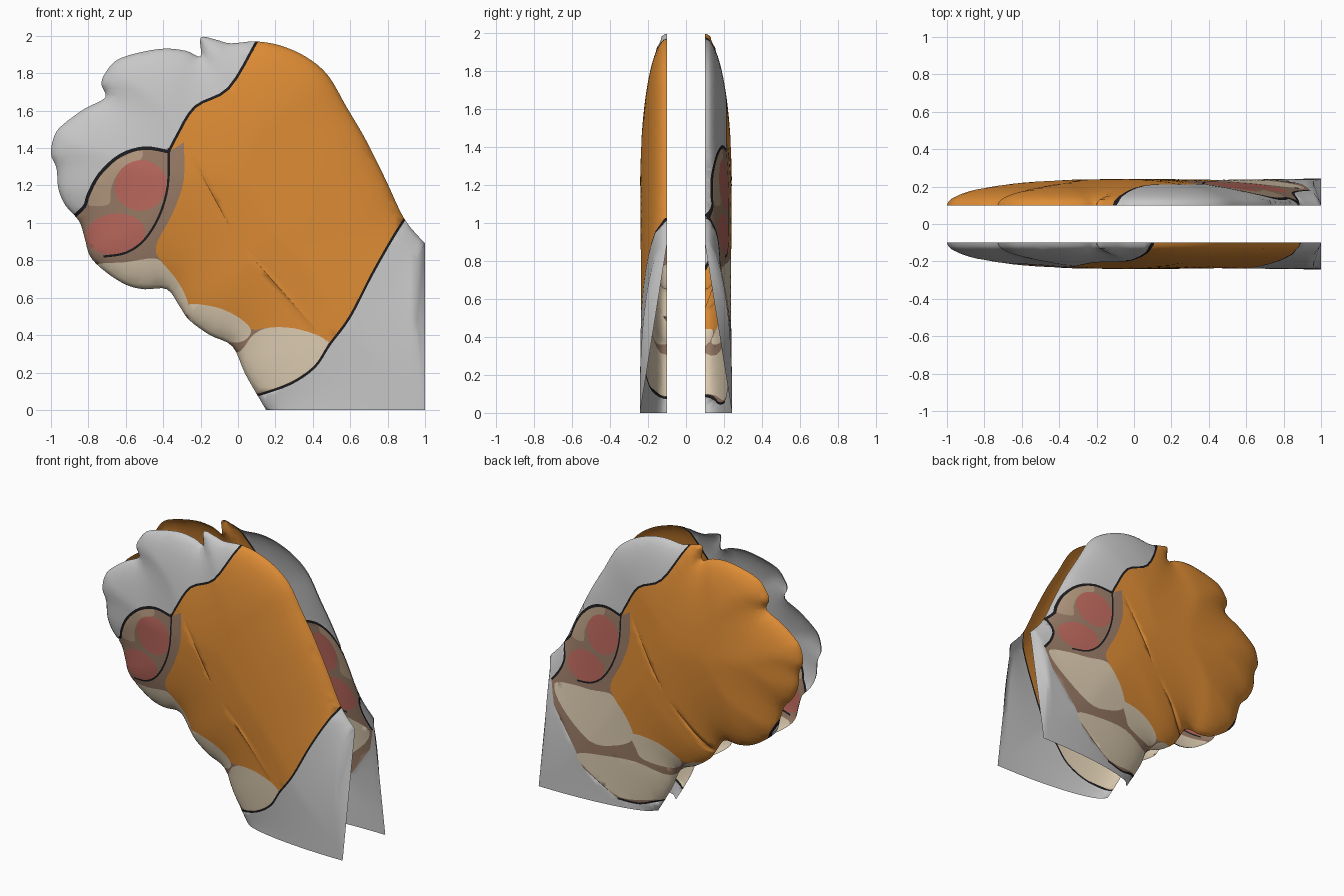
import bpy, math
from mathutils import Vector
from mathutils.geometry import delaunay_2d_cdt, intersect_point_line

if "Cube" in bpy.data.objects:
    bpy.data.objects.remove(bpy.data.objects["Cube"])

INNER, DOME, REACH, STEP = 0.1, 0.142, 0.78, 0.04


# Materials
def material(name, r, g, b):
    mat = bpy.data.materials.new(name)
    mat.use_nodes = True
    mat.diffuse_color = (r, g, b, 1)
    bsdf = mat.node_tree.nodes["Principled BSDF"]
    bsdf.inputs["Base Color"].default_value = (r, g, b, 1)
    bsdf.inputs["Roughness"].default_value = 0.8
    return mat


palette = {
    "grey": material("pale grey", .57, .57, .57),
    "orange": material("orange", .72, .26, .035),
    "brown": material("brown", .32, .2, .135),
    "tan": material("tan", .47, .33, .22),
    "cream": material("cream", .74, .62, .45),
    "red": material("dusty red", .5, .14, .11),
    "black": material("black", .012, .012, .014),
}
colour_names = list(palette)


# Two-dimensional curve helpers
def smooth(points, closed=False, cuts=4):
    pts = [Vector(p) for p in points]
    n = len(pts)
    pick = (lambda i: pts[i % n]) if closed else (lambda i: pts[max(0, min(n - 1, i))])
    out = []
    for i in range(n if closed else n - 1):
        a, b, c, d = (pick(i + k) for k in (-1, 0, 1, 2))
        for s in range(cuts):
            t = s / cuts
            out.append(b + (c - a) * t * .5 + (a * 2 - b * 5 + c * 4 - d) * t * t * .5
                       + (b * 3 - a - c * 3 + d) * t ** 3 * .5)
    return out if closed else out + [pts[-1]]


def normals(path):
    last = len(path) - 1
    for i in range(len(path)):
        along = (path[min(i + 1, last)] - path[max(i - 1, 0)]).normalized()
        yield Vector((-along.y, along.x))


def ribbon(points, width):
    path = smooth(points)
    side = [n * width / 2 for n in normals(path)]
    return [p + n for p, n in zip(path, side)] + [p - n for p, n in zip(path, side)][::-1]


def oval(cx, cz, rx, rz, tilt, count=28):
    c, s = math.cos(tilt), math.sin(tilt)
    ring = [(rx * math.cos(k * math.tau / count), rz * math.sin(k * math.tau / count))
            for k in range(count)]
    return [Vector((cx + a * c - b * s, cz + a * s + b * c)) for a, b in ring]


def inside(p, poly):
    hit = False
    q = poly[-1]
    for r in poly:
        if (r.y > p.y) != (q.y > p.y) and p.x < (q.x - r.x) * (p.y - r.y) / (q.y - r.y) + r.x:
            hit = not hit
        q = r
    return hit


# Curved rim of each shell; the straight right and bottom sides stay open
rim = smooth([
    (1, .89), (.89, 1.02), (.79, 1.23), (.68, 1.45), (.58, 1.62), (.48, 1.79), (.36, 1.89),
    (.22, 1.95), (.09, 1.97), (-.04, 1.96), (-.12, 1.98), (-.2, 1.99), (-.2, 1.89), (-.28, 1.92),
    (-.42, 1.93), (-.63, 1.88), (-.71, 1.8), (-.73, 1.74), (-.71, 1.67), (-.82, 1.61),
    (-.93, 1.53), (-.98, 1.47), (-1, 1.37), (-.97, 1.29), (-.96, 1.18), (-.92, 1.09),
    (-.85, 1.01), (-.82, .92), (-.79, .82), (-.71, .74), (-.6, .67), (-.5, .645), (-.38, .645),
    (-.31, .55), (-.26, .48), (-.15, .4), (-.03, .34), (.04, .19), (.15, 0)])
outline = rim + [Vector((1, 0))]


def rim_distance(p):
    best = 9
    for a, b in zip(rim, rim[1:]):
        foot, t = intersect_point_line(p, a, b)
        foot = a if t < 0 else b if t > 1 else foot
        best = min(best, (p - foot.to_2d()).length)
    return best


def bulge(p):
    near = 1 - min(rim_distance(p) / REACH, 1)
    return INNER + DOME * math.sqrt(max(0, 1 - near * near))


# Painted regions, later ones lie on top
lower_line = [(.11, .08), (.28, .14), (.41, .23), (.49, .35), (.6, .5), (.73, .75), (.89, 1.02),
              (1.1, 1.3)]
upper_line = [(.15, 2.05), (.1, 1.97), (-.05, 1.72), (-.23, 1.62), (-.33, 1.46), (-.37, 1.38)]
face_line = [(-.37, 1.38), (-.5, 1.4), (-.63, 1.36), (-.74, 1.26), (-.8, 1.15), (-.82, 1.09),
             (-.88, 1.03)]
cheek_line = [(-.37, 1.4), (-.375, 1.2), (-.42, 1.04), (-.5, .91), (-.6, .84), (-.72, .82)]
jaw_line = [(-.88, 1.03), (-.85, .93), (-.88, .84), (-.94, .76)]
chin_line = [(-.4, .06), (-.25, .05), (-.1, .09), (.11, .08)]

brown_area = [Vector(p) for p in face_line + jaw_line[1:] + [
    (-.9, .6), (-.72, .35), (-.65, .22)] + chin_line + lower_line[1:4] + [(0, .9), (-.29, 1.43)]]
mane = smooth(lower_line[3:]) + [Vector((1.1, 2.1))] + smooth(upper_line) + smooth([
    (-.29, 1.43), (-.29, 1.23), (-.35, 1.05), (-.44, .87), (-.39, .77), (-.3, .65), (-.28, .57),
    (-.12, .55), (.01, .49), (.075, .43), (.17, .44), (.33, .43), (.48, .37)])
regions = [
    ("brown", brown_area),
    ("orange", mane),
    ("tan", smooth([(-.81, 1.1), (-.78, 1.2), (-.7, 1.3), (-.6, 1.36), (-.52, 1.39), (-.52, 1.34),
                    (-.63, 1.28), (-.68, 1.18), (-.69, 1.1)], True)),
    ("cream", smooth([(-.91, .74), (-.76, .78), (-.6, .79), (-.45, .81), (-.39, .77), (-.3, .65),
                      (-.27, .52), (-.42, .44), (-.6, .43), (-.83, .6)], True)),
    ("cream", smooth([(-.28, .56), (-.12, .55), (.01, .49), (.07, .42), (0, .36), (-.2, .39),
                      (-.25, .46)], True)),
    ("cream", smooth([(-.7, .31), (-.5, .35), (-.25, .36), (-.02, .3), (.08, .4), (.17, .44),
                      (.33, .43), (.48, .36), (.41, .24), (.28, .15), (.1, .09), (-.1, .1),
                      (-.38, .07), (-.6, .2)], True)),
    ("red", oval(-.52, 1.2, .14, .135, .4)),
    ("red", oval(-.655, .94, .16, .11, .1)),
    ("black", ribbon(lower_line, .013)),
    ("black", ribbon(upper_line, .014)),
    ("black", ribbon(face_line, .018)),
    ("black", ribbon(cheek_line, .012)),
    ("black", ribbon(jaw_line, .016)),
    ("black", ribbon(chin_line, .013)),
]


# One domed shell: flat triangulation cut along every colour edge, then inflated
def shell(name, turn):
    own = [Vector((p.x * turn, p.y)) for p in outline]
    coords, edges = [], []

    def add_loop(loop):
        first, n = len(coords), len(loop)
        coords.extend(loop)
        edges.extend((first + i, first + (i + 1) % n) for i in range(n))

    add_loop(own)
    for _, poly in regions:
        add_loop(poly)
    for inset in (.006, .02):
        for p, n in zip(rim, normals(rim)):
            q = p + n * inset
            if inside(q, outline) and rim_distance(q) > inset * .8:
                coords.append(Vector((q.x * turn, q.y)))
    half = round(1 / STEP)
    for i in range(-half, half + 1):
        for j in range(2 * half + 1):
            p = Vector((i * STEP, j * STEP))
            if inside(p, outline) and rim_distance(p) > STEP * .8:
                coords.append(Vector((p.x * turn, p.y)))
    flat, _, tris, *_ = delaunay_2d_cdt(coords, edges, [], 0, 1e-4)

    verts, index, faces, paint = [], {}, [], []
    for tri in tris:
        a, b, c = (flat[i] for i in tri)
        centre = (a + b + c) / 3
        if not inside(centre, own):
            continue
        colour = "grey"
        for key, poly in regions:
            if inside(centre, poly):
                colour = key
        for i in tri:
            if i not in index:
                index[i] = len(verts)
                p = Vector((flat[i].x * turn, flat[i].y))
                verts.append((p.x, -turn * bulge(p), p.y))
        order = tri if (b - a).cross(c - a) > 0 else tri[::-1]
        faces.append([index[i] for i in order])
        paint.append(colour_names.index(colour))

    mesh = bpy.data.meshes.new(name)
    mesh.from_pydata(verts, [], faces)
    for mat in palette.values():
        mesh.materials.append(mat)
    for face, slot in zip(mesh.polygons, paint):
        face.material_index = slot
        face.use_smooth = True
    obj = bpy.data.objects.new(name, mesh)
    bpy.context.collection.objects.link(obj)


shell("front_shell", 1)
shell("back_shell", -1)
